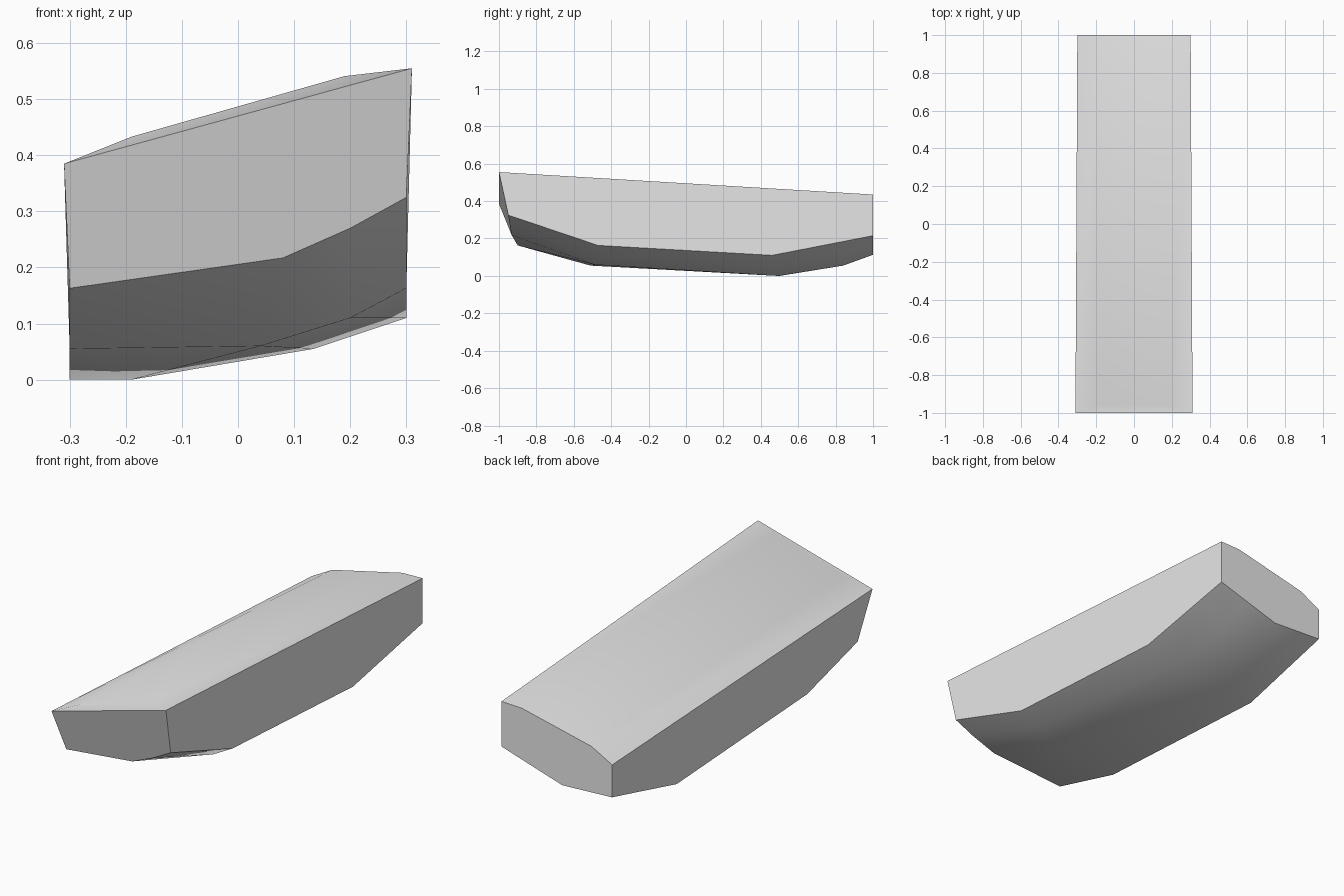
import bpy
import bmesh
import math

# Remove the default cube
default_cube = bpy.data.objects.get("Cube")
if default_cube:
    bpy.data.objects.remove(default_cube, do_unlink=True)


def make_material(name, colour):
    material = bpy.data.materials.new(name)
    material.use_nodes = True
    material.diffuse_color = colour
    shader = next(n for n in material.node_tree.nodes if n.type == "BSDF_PRINCIPLED")
    shader.inputs["Base Color"].default_value = colour
    return material


def add_row(mesh, y_left, y_right, profile):
    """Add one cross-section row, with y running between its two ends."""
    row = []
    first_x, last_x = profile[0][0], profile[-1][0]
    for x, z in profile:
        along = (x - first_x) / (last_x - first_x)
        y = y_left + (y_right - y_left) * along
        row.append(mesh.verts.new((x, y, z)))
    return row


def bridge_rows(mesh, rows):
    """Join neighbouring rows with quads."""
    for near, far in zip(rows, rows[1:]):
        for i in range(len(near) - 1):
            mesh.faces.new((near[i], near[i + 1], far[i + 1], far[i]))


mesh = bmesh.new()

# Rounded underside, from the front row to the back row
underside_sections = [
    (-.9, -.95, [(-.3, .163), (.08, .217), (.2, .27), (.3, .325)]),
    (-.51, -.47, [(-.3, .055), (.04, .06), (.2, .11), (.3, .163)]),
    (.5, .46, [(-.3, 0), (-.19, 0), (.135, .055), (.3, .11)]),
    (.84, .84, [(-.3, .086), (-.08, .055), (.13, .12), (.3, .184)]),
    (1, 1, [(-.3, .126), (-.03, .113), (.13, .162), (.3, .215)]),
]
underside = [add_row(mesh, *section) for section in underside_sections]
bridge_rows(mesh, underside)

# Crowned top, with a straight lip at the front
front_lip = add_row(mesh, -1, -1, [(-.31, .385), (.31, .555)])
front_crown = add_row(mesh, -.96, -.96, [(-.19, .433), (.19, .541)])
back_crown = add_row(mesh, 1, 1, [(-.3, .285), (-.19, .345), (.19, .432), (.3, .435)])
mesh.faces.new((front_lip[0], front_lip[1], front_crown[1], front_crown[0]))
front_row = [front_lip[0], front_crown[0], front_crown[1], front_lip[1]]
bridge_rows(mesh, [front_row, back_crown])

# Flat ends
mesh.faces.new(underside[0] + front_lip[::-1])
mesh.faces.new(underside[-1] + back_crown[::-1])

# Flat sides: index 0 is one side, index -1 the other
for side in (0, -1):
    lower_edge = [row[side] for row in underside]
    mesh.faces.new(lower_edge + [back_crown[side], front_lip[side]])

bmesh.ops.recalc_face_normals(mesh, faces=mesh.faces)

data = bpy.data.meshes.new("tilted_hull_block")
mesh.to_mesh(data)
mesh.free()
block = bpy.data.objects.new("tilted_hull_block", data)
bpy.context.collection.objects.link(block)
data.materials.append(make_material("light_grey", (.8, .8, .8, 1)))

# Smooth underside and top, crisp outer edges
bpy.ops.object.select_all(action="DESELECT")
block.select_set(True)
bpy.context.view_layer.objects.active = block
bpy.ops.object.shade_smooth_by_angle(angle=math.radians(30))
